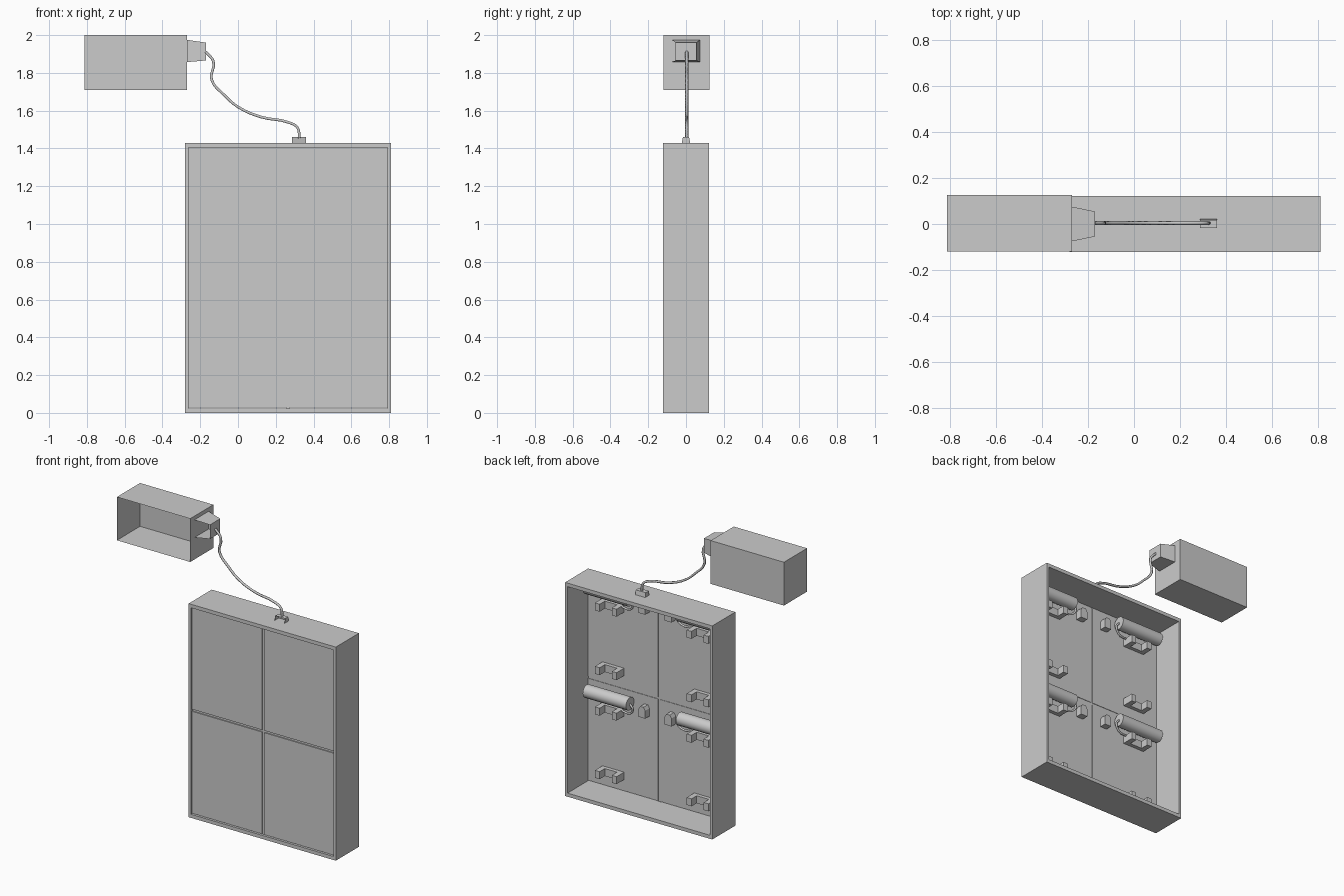
import bpy, bmesh, math
from mathutils import Vector

if "Cube" in bpy.data.objects:
    bpy.data.objects.remove(bpy.data.objects["Cube"])


def add_mesh(name, bm):
    bmesh.ops.recalc_face_normals(bm, faces=bm.faces[:])
    me = bpy.data.meshes.new(name)
    bm.to_mesh(me)
    bm.free()
    ob = bpy.data.objects.new(name, me)
    bpy.context.collection.objects.link(ob)
    return ob


def box(bm, x0, x1, y0, y1, z0, z1):
    r = bmesh.ops.create_cube(bm, size=1)
    for v in r["verts"]:
        v.co = Vector(((x0 + x1) / 2 + v.co.x * (x1 - x0),
                       (y0 + y1) / 2 + v.co.y * (y1 - y0),
                       (z0 + z1) / 2 + v.co.z * (z1 - z0)))
    return r["verts"]


def box_object(name, *dims):
    bm = bmesh.new()
    box(bm, *dims)
    return add_mesh(name, bm)


def open_front(bm):
    front = min(bm.faces, key=lambda f: f.calc_center_median().y)
    bmesh.ops.delete(bm, geom=[front], context="FACES_ONLY")


def cable(name, pts, radius):
    cu = bpy.data.curves.new(name, "CURVE")
    cu.dimensions = "3D"
    cu.bevel_depth = radius
    cu.bevel_resolution = 1
    cu.resolution_u = 4
    cu.use_fill_caps = True
    sp = cu.splines.new("BEZIER")
    sp.bezier_points.add(len(pts) - 1)
    for bp, p in zip(sp.bezier_points, pts):
        bp.co = p
        bp.handle_left_type = bp.handle_right_type = "AUTO"
    ob = bpy.data.objects.new(name, cu)
    bpy.context.collection.objects.link(ob)


# Cabinet frame: four walls, open at the back
X0, X1, Y0, Y1, H, T = -0.28, 0.81, -0.122, 0.122, 1.43, 0.018
bm = bmesh.new()
outer = [(X0, 0), (X1, 0), (X1, H), (X0, H)]
inner = [(X0 + T, 0.024), (X1 - T, 0.024), (X1 - T, H - 0.024), (X0 + T, H - 0.024)]
rings = [[bm.verts.new((x, y, z)) for x, z in pts]
         for pts, y in ((outer, Y0), (outer, Y1), (inner, Y1), (inner, Y0))]
for k in range(4):
    a, b = rings[k], rings[(k + 1) % 4]
    for i in range(4):
        j = (i + 1) % 4
        bm.faces.new((a[i], a[j], b[j], b[i]))
add_mesh("cabinet_frame", bm)

# Thin cross bars behind the panel gaps
CX = 0.265
box_object("vertical_divider", CX - 0.008, CX + 0.008, -0.106, -0.098, 0.024, H - 0.024)
box_object("horizontal_divider", X0 + T, X1 - T, -0.106, -0.098, 0.708, 0.726)

BACK = -0.095


# Panel parts, mirrored about the vertical divider
def panel_module(tag, side, z0):
    def fx(a, b):
        return sorted((CX + side * a, CX + side * b))

    box_object("panel_" + tag, *fx(0.008, 0.527), -0.113, BACK, z0, z0 + 0.682)

    # U-shaped brackets
    for n, zc in (("lower", 0.10), ("upper", 0.525)):
        zb, zt = z0 + zc - 0.025, z0 + zc + 0.025
        prof = [(0.26, 0), (0.42, 0), (0.42, 0.08), (0.385, 0.08),
                (0.385, 0.025), (0.295, 0.025), (0.295, 0.08), (0.26, 0.08)]
        b = bmesh.new()
        f = b.faces.new([b.verts.new((CX + side * x, BACK + y, zb)) for x, y in prof])
        ext = bmesh.ops.extrude_face_region(b, geom=[f])
        for v in ext["geom"]:
            if isinstance(v, bmesh.types.BMVert):
                v.co.z = zt
        add_mesh(f"{n}_bracket_{tag}", b)

    # Horizontal canister
    zc = z0 + 0.62
    bpy.ops.mesh.primitive_cylinder_add(
        vertices=16, radius=0.043, depth=0.32,
        location=(CX + side * 0.345, -0.05, zc), rotation=(0, math.pi / 2, 0))
    bpy.context.object.name = "canister_" + tag
    bpy.ops.object.shade_smooth_by_angle()

    # Short lead looping from the canister end
    cable("lead_" + tag, [(CX + side * x, y, zc + z) for x, y, z in
                          ((0.19, -0.05, 0), (0.165, -0.05, -0.03),
                           (0.19, -0.06, -0.07), (0.27, -0.075, -0.075))], 0.007)

    # Socket with a narrowed top
    b = bmesh.new()
    zs = z0 + 0.585
    box(b, *fx(0.072, 0.122), BACK, BACK + 0.045, zs - 0.035, zs + 0.018)
    vs = box(b, *fx(0.072, 0.122), BACK, BACK + 0.045, zs + 0.018, zs + 0.038)
    for v in vs:
        if v.co.z > zs + 0.03:
            v.co.x = CX + side * 0.097 + (v.co.x - CX - side * 0.097) * 0.5
    add_mesh("socket_" + tag, b)


for row, z0 in (("bottom", 0.028), ("top", 0.724)):
    for col, side in (("right", 1), ("left", -1)):
        panel_module(f"{row}_{col}", side, z0)

# Control box, open at the front
bm = bmesh.new()
box(bm, -0.813, -0.27, -0.12, 0.125, 1.71, 2.0)
open_front(bm)
add_mesh("control_box", bm)

# Tapered cable outlet on the control box
bm = bmesh.new()
for v in box(bm, -0.27, -0.17, -0.075, 0.075, 1.857, 1.975):
    if v.co.x > -0.2:
        v.co.y *= 0.73
        v.co.z = 1.913 + (v.co.z - 1.916) * 0.8
open_front(bm)
add_mesh("cable_outlet", bm)

# Plug on top of the cabinet
bm = bmesh.new()
for v in box(bm, 0.287, 0.36, -0.022, 0.022, 1.43, 1.46):
    if v.co.z > 1.45:
        v.co.y *= 0.75
open_front(bm)
add_mesh("cabinet_plug", bm)

# Hanging cable
cable("main_cable", [(x, 0.004, z) for x, z in
                     ((-0.172, 1.912), (-0.13, 1.86), (-0.14, 1.765), (-0.07, 1.68),
                      (0.0, 1.62), (0.12, 1.567), (0.27, 1.537), (0.315, 1.51),
                      (0.325, 1.455))], 0.008)
